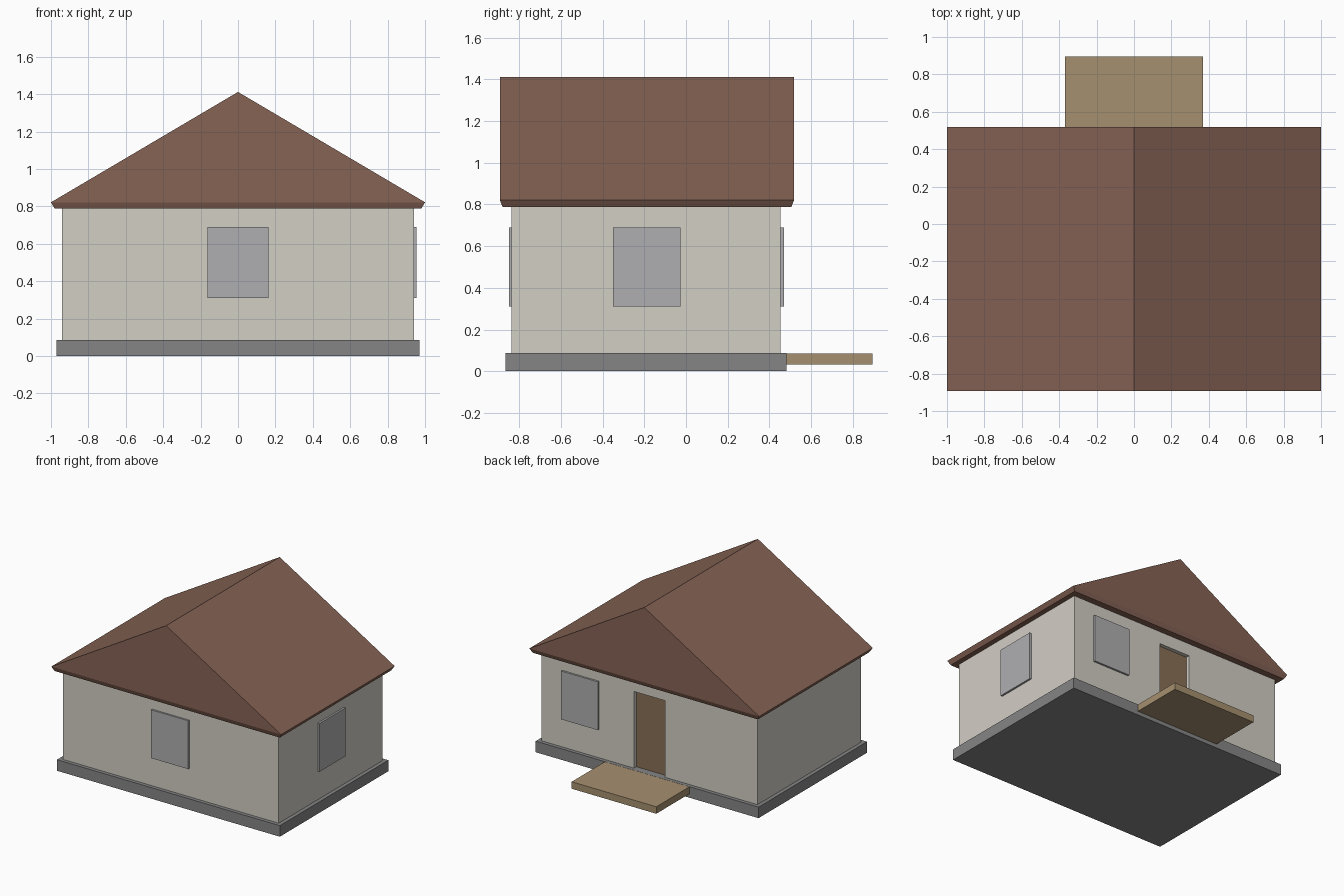
import bpy, bmesh

if "Cube" in bpy.data.objects:
    bpy.data.objects.remove(bpy.data.objects["Cube"])


def material(name, rgb):
    m = bpy.data.materials.new(name)
    m.diffuse_color = (*rgb, 1)
    m.use_nodes = True
    m.node_tree.nodes["Principled BSDF"].inputs["Base Color"].default_value = m.diffuse_color
    return m


ROOF = material("roof_brown", (0.24, 0.125, 0.09))
ROOF_EDGE = ROOF
WALL = material("wall_cream", (0.65, 0.62, 0.56))
STONE = material("foundation_grey", (0.23, 0.235, 0.23))
GLASS = material("window_grey", (0.43, 0.43, 0.44))
DOOR = material("door_brown", (0.25, 0.16, 0.09))
DECK = material("deck_tan", (0.38, 0.28, 0.16))


def mesh_object(name, bm, mat=None):
    bmesh.ops.recalc_face_normals(bm, faces=bm.faces)
    me = bpy.data.meshes.new(name)
    bm.to_mesh(me)
    bm.free()
    ob = bpy.data.objects.new(name, me)
    bpy.context.collection.objects.link(ob)
    if mat:
        me.materials.append(mat)
    return ob


def box(name, x, y, z, mat=None):
    """Box from (min, max) ranges on each axis."""
    bm = bmesh.new()
    bmesh.ops.create_cube(bm, size=1)
    for v in bm.verts:
        v.co = [r[0] if c < 0 else r[1] for c, r in zip(v.co, (x, y, z))]
    return mesh_object(name, bm, mat)


# Foundation slab and entrance deck
box("foundation", (-0.97, 0.97), (-0.865, 0.483), (0, 0.087), STONE)
box("entrance_deck", (-0.368, 0.368), (0.483, 0.895), (0.031, 0.086), DECK)

# Walls with a shallow doorway recess in the back
walls = box("walls", (-0.94, 0.94), (-0.836, 0.454), (0.087, 0.80), WALL)
cutter = box("doorway_cutter", (-0.136, 0.136), (0.42, 0.6), (0.0, 0.69))
cutter.hide_render = True
cutter.hide_viewport = True
cut = walls.modifiers.new("doorway", "BOOLEAN")
cut.operation = "DIFFERENCE"
cut.solver = "EXACT"
cut.object = cutter

# Door set back in its recess
box("door", (-0.136, 0.136), (0.40, 0.424), (0.087, 0.69), DOOR)

# Window panels standing slightly proud of the walls
WZ = (0.31, 0.69)
box("front_window", (-0.162, 0.162), (-0.85, -0.82), WZ, GLASS)
box("right_window", (0.92, 0.955), (-0.35, -0.027), WZ, GLASS)
box("back_window", (0.438, 0.76), (0.43, 0.469), WZ, GLASS)

# Gable roof: tapered eave band rising to a ridge along y
bm = bmesh.new()


def ring(x, y0, y1, z):
    return [bm.verts.new(p) for p in ((-x, y0, z), (x, y0, z), (x, y1, z), (-x, y1, z))]


low = ring(0.98, -0.88, 0.505, 0.788)
eave = ring(1.0, -0.893, 0.519, 0.822)
front, back = (bm.verts.new((0, y, 1.412)) for y in (-0.893, 0.519))
bm.faces.new(low)
for i in range(4):
    j = (i + 1) % 4
    bm.faces.new((low[i], low[j], eave[j], eave[i]))
bm.faces.new((eave[0], eave[1], front))
bm.faces.new((eave[2], eave[3], back))
bm.faces.new((eave[1], eave[2], back, front))
bm.faces.new((eave[3], eave[0], front, back))
mesh_object("gable_roof", bm, ROOF)
